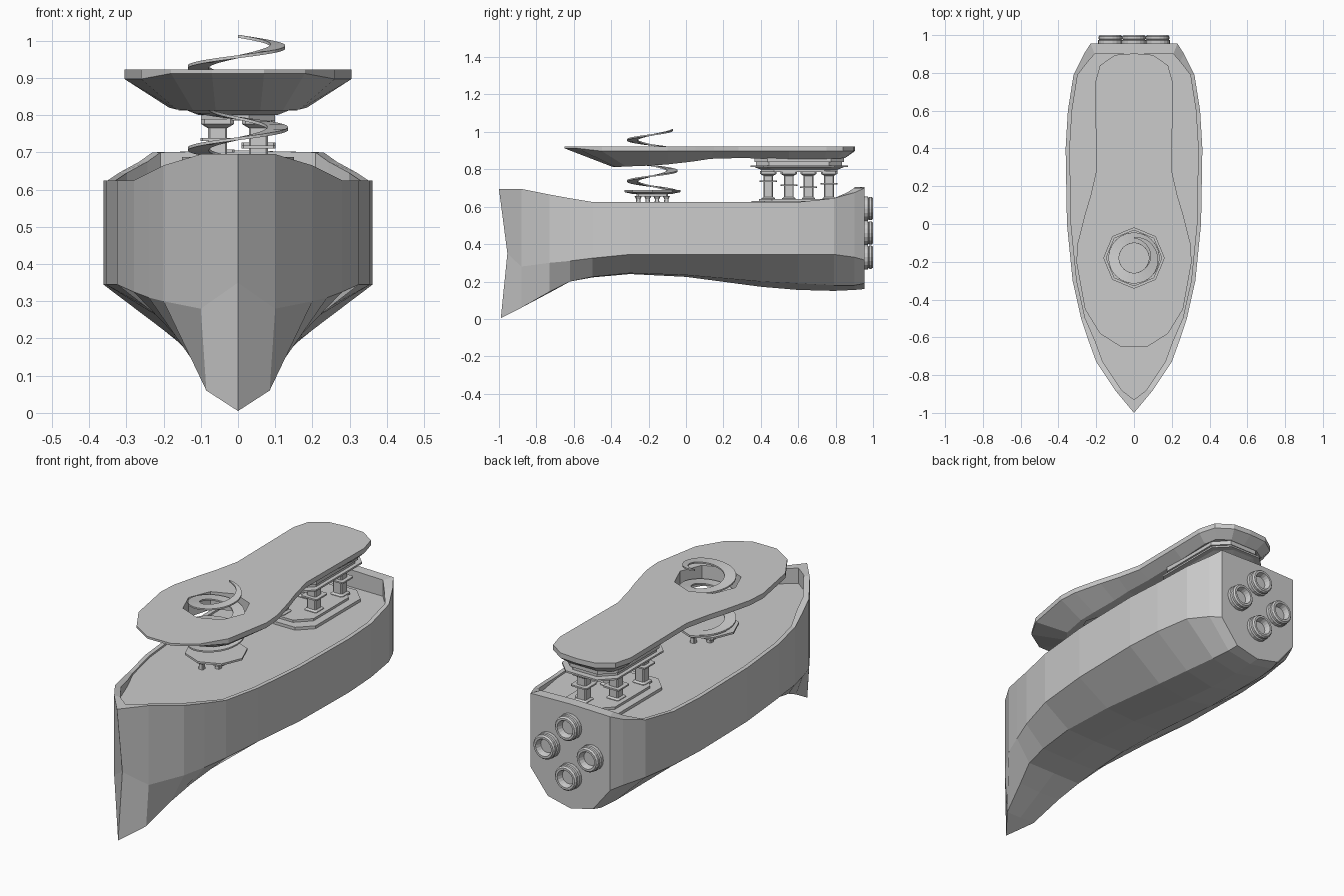
import bpy, bmesh
from math import sin, cos, pi

if "Cube" in bpy.data.objects:
    bpy.data.objects.remove(bpy.data.objects["Cube"])


def make(name, verts, faces, mirror=False):
    bm = bmesh.new()
    vs = [bm.verts.new(v) for v in verts]
    for f in faces:
        bm.faces.new([vs[i] for i in f])
    bmesh.ops.remove_doubles(bm, verts=bm.verts, dist=1e-5)
    bmesh.ops.recalc_face_normals(bm, faces=bm.faces)
    me = bpy.data.meshes.new(name)
    bm.to_mesh(me)
    bm.free()
    ob = bpy.data.objects.new(name, me)
    bpy.context.collection.objects.link(ob)
    bpy.context.view_layer.objects.active = ob
    if mirror:
        ob.modifiers.new("mirror", 'MIRROR').merge_threshold = 1e-4
        bpy.ops.object.modifier_apply(modifier="mirror")
        bm = bmesh.new()
        bm.from_mesh(me)
        bmesh.ops.recalc_face_normals(bm, faces=bm.faces)
        bm.to_mesh(me)
        bm.free()
    return ob


def grid(rows, closed=False):
    """Quads between successive rows of points."""
    n = len(rows[0])
    verts = [p for r in rows for p in r]
    faces = []
    for i in range(len(rows) - 1):
        for j in range(n if closed else n - 1):
            k = (j + 1) % n
            faces.append((i*n + j, i*n + k, (i+1)*n + k, (i+1)*n + j))
    return verts, faces


def stack(name, rings):
    """Closed solid through rings of equal point count."""
    verts, faces = grid(rings, True)
    n = len(rings[0])
    faces += [tuple(range(n)), tuple(range(len(verts) - n, len(verts)))]
    return make(name, verts, faces)


def octa(cx, cy, hx, hy, cut, z):
    pts = [(hx, hy-cut), (hx-cut, hy), (cut-hx, hy), (-hx, hy-cut),
           (-hx, cut-hy), (cut-hx, -hy), (hx-cut, -hy), (hx, cut-hy)]
    return [(cx + x, cy + y, z) for x, y in pts]


def circle(cx, cy, r, z, n=8, start=0.0):
    return [(cx + r*cos(start + 2*pi*i/n), cy + r*sin(start + 2*pi*i/n), z) for i in range(n)]


# Hull: half sections from bow to stern, mirrored
DECK = 0.615
stations = [  # y, rim half width, rim z, chine z, bilge x, bilge z, keel z
    (-.88, .10, .695, .28, .085, .06, .06),
    (-.73, .20, .665, .30, .125, .145, .14),
    (-.62, .24, .645, .31, .16, .20, .20),
    (-.50, .28, .625, .325, .17, .225, .222),
    (-.30, .325, .625, .345, .175, .245, .24),
    (0, .355, .625, .345, .175, .235, .225),
    (.40, .362, .625, .345, .17, .20, .172),
    (.60, .35, .625, .345, .16, .19, .155),
    (.79, .32, .645, .345, .15, .18, .15),
    (.90, .265, .675, .33, .14, .18, .155),
    (.955, .23, .70, .315, .13, .19, .16)]
rows = [[(0, -.99, .005), (0, -.99, .005), (0, -.955, .35), (0, -1, .695),
         (0, -.93, .695), (0, -.93, DECK), (0, -.93, DECK)]]
for y, w, zt, zc, xb, zb, zk in stations:
    yi = {.90: .86, .955: .90}.get(y, y)
    wi = w - (.035 if y < -.6 else .022)
    rows.append([(0, y, zk), (xb, y, zb), (w, y, zc), (w, y, zt),
                 (wi, yi, zt), (wi, yi, DECK), (0, yi, DECK)])
verts, faces = grid(rows)
b = len(verts) - 7
verts += [(0, .955, .705), (0, .90, .705)]
t = len(verts) - 2
faces += [(b, b+1, b+2, b+3, t), (b+3, b+4, t+1, t), (b+4, b+5, b+6, t+1)]
make("hull", verts, faces, True)

# Upper platform: flat top, dished underside, octagonal hole
outline = [  # y, half width, underside y, underside half width, underside z
    (-.65, .07, -.39, .06, .812), (-.58, .18, -.375, .12, .812),
    (-.45, .26, -.32, .165, .815), (-.20, .305, -.19, .185, .82),
    (-.10, .298, -.10, .18, .826), (.05, .26, .04, .16, .842),
    (.15, .23, .13, .15, .856), (.28, .20, .28, .14, .86),
    (.55, .203, .55, .15, .856), (.75, .205, .74, .16, .856),
    (.84, .18, .81, .145, .858), (.895, .10, .85, .08, .86)]
rows = []
for y, w, yb, wb, zb in outline:
    zr = .912 if y < -.5 else .897
    rows.append([(0, yb, zb), (wb, yb, zb), (w, y, zr), (w, y, .923), (0, y, .923)])
for r, dy in ((rows[0], 0), (rows[-1], .008)):
    r[4] = (0, r[4][1] + dy, .923)
verts, faces = grid(rows)
for k, i in ((0, 0), (1, len(verts) - 5)):
    ym = rows[-k][4][1]
    verts.append((0, ym, rows[-k][2][2]))
    m = len(verts) - 1
    faces += [(i, i+1, i+2, m), (m, i+2, i+3, i+4)]
platform = make("upper_platform", verts, faces, True)
cutter = stack("hole_cutter", [circle(0, -.18, .16, z) for z in (.7, 1.0)])
cutter.hide_render = True
bpy.context.view_layer.objects.active = platform
mod = platform.modifiers.new("hole", 'BOOLEAN')
mod.operation = 'DIFFERENCE'
mod.object = cutter
bpy.ops.object.modifier_apply(modifier="hole")
bpy.data.objects.remove(cutter)

# Spiral ribbon rising through the hole, tapering at the top
rings, N, turns = [], 96, 2.95
for i in range(N + 1):
    f = i / N
    a = pi/2 - 2*pi*turns*f
    z = 1.012 - .325*f
    wid = .028 * min(1, .12 + f*7)
    rings.append([((.107 + d)*cos(a), -.18 + (.107 + d)*sin(a), z + h)
                  for d, h in ((-wid, -.004), (wid, -.004), (wid, .004), (-wid, .004))])
stack("spiral_ribbon", rings)

# Spiral stand: dished octagon, square plate, short legs
stack("spiral_dish", [circle(0, -.18, r, z) for r, z in ((.10, .667), (.15, .678), (.15, .688), (.12, .688))])
stack("spiral_foot_plate", [octa(0, -.18, .085, .085, .01, z) for z in (.655, .667)])
for i, y in enumerate((-.255, -.205, -.155, -.105)):
    x = .03 if i % 2 else -.03
    stack("spiral_leg", [octa(x, y, h, h, h*.3, z) for h, z in ((.014, .61), (.011, .64), (.02, .657))])

# Rear mount: stepped plates on the deck and below the platform
CY = .605


def plate(name, hx, hy, z0, z1, grow=0.0):
    stack(name, [octa(0, CY, hx + g, hy + g, .07, z) for g, z in ((0, z0), (grow, z1))])


plate("deck_base", .155, .255, .61, .63)
plate("deck_base_step", .115, .215, .63, .642)
plate("mount_lower_plate", .10, .205, .785, .80)
plate("mount_middle_plate", .105, .21, .80, .812, .03)
plate("mount_wide_plate", .16, .26, .812, .821)
plate("mount_pad", .14, .23, .821, .838)
plate("mount_top_pad", .15, .24, .838, .865)

# Four staggered columns with collars
for x, y, zc in ((-.055, .44, .735), (.055, .55, .715), (-.055, .655, .703), (.055, .765, .722)):
    prof = ((.036, .635), (.036, .645), (.026, .652), (.026, .765), (.044, .776), (.044, .79))
    stack("column", [octa(x, y, h, h, h*.2, z) for h, z in prof])
    stack("column_collar", [octa(x, y, .046, .046, .006, z) for z in (zc - .004, zc + .004)])

# Four stern thrusters in a diamond
prof = ((.066, .95), (.066, .972), (.058, .976), (.063, .98), (.063, .992),
        (.056, 1.0), (.045, 1.0), (.040, .985), (.036, .97))
for x, z in ((0, .59), (0, .33), (-.125, .46), (.125, .46)):
    stack("thruster", [[(x + px, y, z + pz) for px, pz, _ in circle(0, 0, r, 0, 18)] for r, y in prof])
